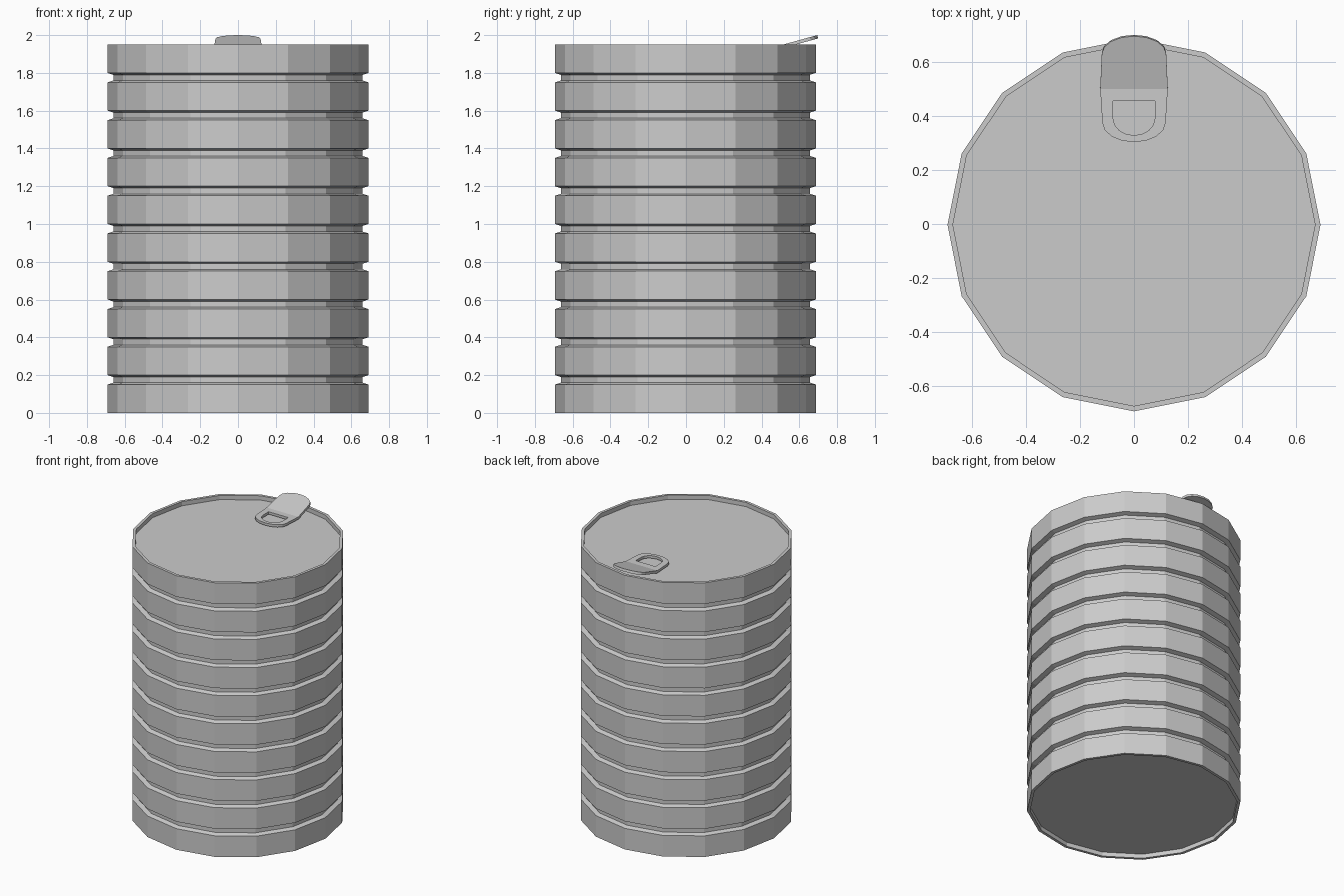
import bpy, bmesh, math

if "Cube" in bpy.data.objects:
    bpy.data.objects.remove(bpy.data.objects["Cube"])

SIDES = 16
Y_OFF = -0.003


def finish(name, bm):
    mesh = bpy.data.meshes.new(name)
    bm.to_mesh(mesh)
    bm.free()
    obj = bpy.data.objects.new(name, mesh)
    bpy.context.collection.objects.link(obj)
    return obj


# Can body: lathe profile (radius, z) with recessed ends and nine grooves
profile = [(0.67, 0.03), (0.67, 0.0), (0.69, 0.0)]
for i in range(9):
    z = 0.15 + 0.2 * i
    profile += [(0.69, z), (0.66, z + 0.01), (0.66, z + 0.04), (0.69, z + 0.05)]
profile += [(0.69, 1.95), (0.67, 1.95), (0.67, 1.92)]

bm = bmesh.new()
rings = []
for r, z in profile:
    rings.append([bm.verts.new((r * math.cos(2 * math.pi * k / SIDES),
                                r * math.sin(2 * math.pi * k / SIDES) + Y_OFF, z))
                  for k in range(SIDES)])
for a, b in zip(rings, rings[1:]):
    for k in range(SIDES):
        n = (k + 1) % SIDES
        bm.faces.new((a[k], a[n], b[n], b[k]))
bm.faces.new(rings[0][::-1])
bm.faces.new(rings[-1])
bmesh.ops.recalc_face_normals(bm, faces=bm.faces)
finish("can_body", bm)


# Pull tab: flat ring part with a D-shaped hole, then a raised lip
def arc(cy, rx, ry, a0, a1, steps=8):
    angles = [math.radians(a0 + (a1 - a0) * i / steps) for i in range(steps + 1)]
    return [(rx * math.cos(a), cy + ry * math.sin(a)) for a in angles]


def tab_z(y):
    return 1.946 + max(0.0, y - 0.5) * 0.277


bm = bmesh.new()
def add(points):
    return [bm.verts.new((x, y, tab_z(y))) for x, y in points]

outer = add([(-0.125, 0.5)] + arc(0.375, 0.117, 0.072, 180, 360) + [(0.125, 0.5)])
inner = add([(-0.078, 0.455)] + arc(0.39, 0.077, 0.062, 180, 360) + [(0.078, 0.455)])
lip = add(arc(0.63, 0.119, 0.065, 0, 180))
for i in range(len(outer)):
    n = (i + 1) % len(outer)
    bm.faces.new((outer[i], outer[n], inner[n], inner[i]))
bm.faces.new([outer[0], outer[-1]] + lip)
bmesh.ops.recalc_face_normals(bm, faces=bm.faces)
if sum(f.normal.z for f in bm.faces) < 0:
    bmesh.ops.reverse_faces(bm, faces=bm.faces)
tab = finish("pull_tab", bm)
solid = tab.modifiers.new("thickness", 'SOLIDIFY')
solid.thickness = 0.018
solid.offset = -1
